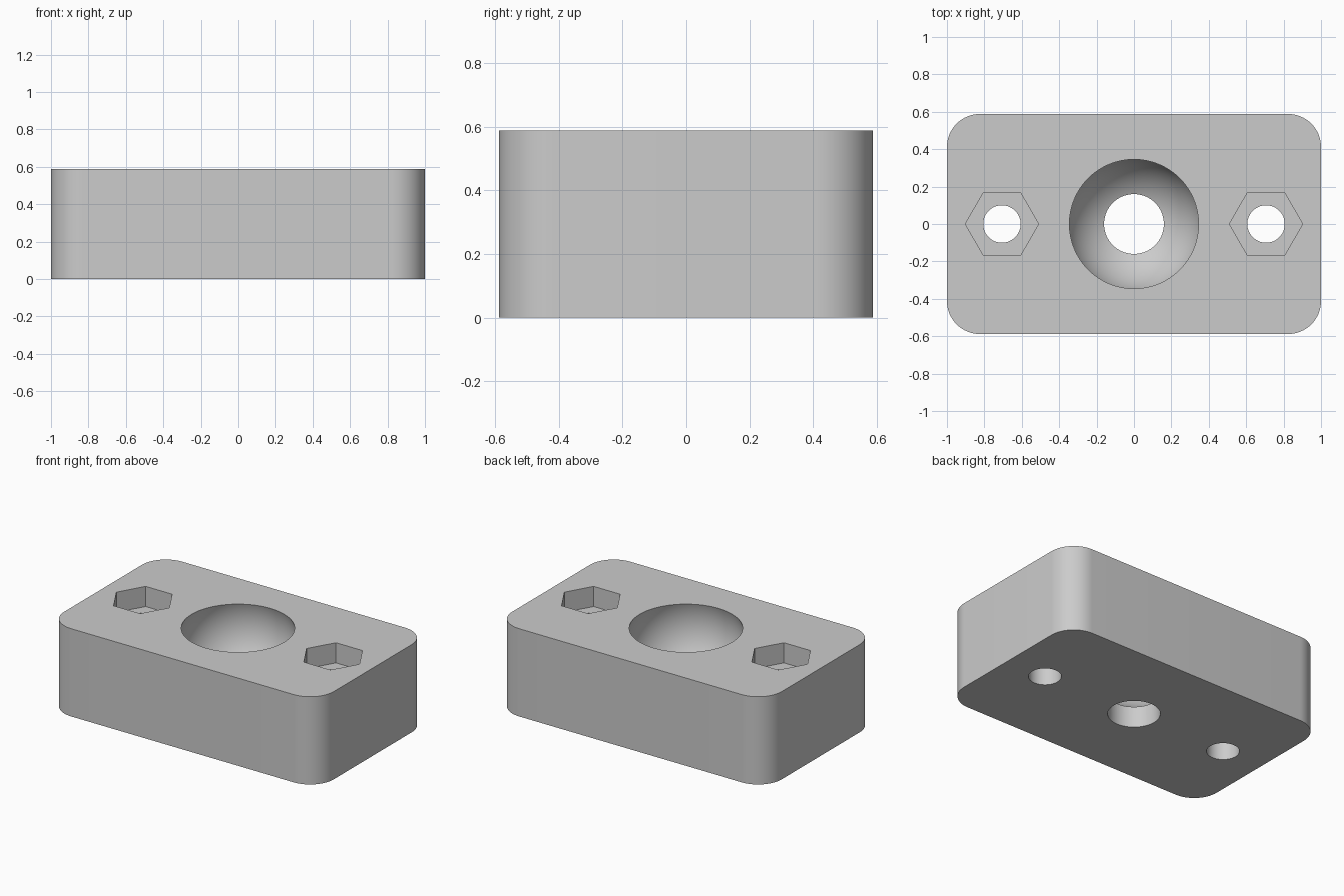
import bpy
import bmesh
import math

cube = bpy.data.objects.get("Cube")
if cube:
    bpy.data.objects.remove(cube, do_unlink=True)

WIDTH, DEPTH, HEIGHT, CORNER = 2.0, 1.176, 0.588, 0.176
BOLT_X = 0.706
NUT_DEPTH = 0.135


def activate(obj):
    bpy.ops.object.select_all(action='DESELECT')
    obj.select_set(True)
    bpy.context.view_layer.objects.active = obj


def cylinder(name, radius, x, bottom, top, sides=64):
    bpy.ops.mesh.primitive_cylinder_add(
        vertices=sides, radius=radius, depth=top - bottom,
        location=(x, 0, (bottom + top) / 2))
    obj = bpy.context.object
    obj.name = name
    return obj


def cut(target, cutter):
    """Subtract the cutter from the target and discard it."""
    cutter.hide_render = True
    activate(target)
    mod = target.modifiers.new("cut", 'BOOLEAN')
    mod.operation = 'DIFFERENCE'
    mod.solver = 'EXACT'
    mod.object = cutter
    bpy.ops.object.modifier_apply(modifier=mod.name)
    bpy.data.objects.remove(cutter, do_unlink=True)


# Block with rounded vertical corners
bm = bmesh.new()
bmesh.ops.create_cube(bm, size=1)
for v in bm.verts:
    v.co.x *= WIDTH
    v.co.y *= DEPTH
    v.co.z = (v.co.z + 0.5) * HEIGHT
uprights = [e for e in bm.edges
            if abs(e.verts[0].co.z - e.verts[1].co.z) > HEIGHT / 2]
bmesh.ops.bevel(bm, geom=uprights, offset=CORNER, offset_type='OFFSET',
                segments=16, profile=0.5, affect='EDGES')
mesh = bpy.data.meshes.new("socket_block")
bm.to_mesh(mesh)
bm.free()
block = bpy.data.objects.new("socket_block", mesh)
bpy.context.collection.objects.link(block)

# Ball socket, open at the top, with a through hole below it
bpy.ops.mesh.primitive_uv_sphere_add(segments=96, ring_count=48, radius=0.365,
                                     location=(0, 0, 0.47))
cut(block, bpy.context.object)
cut(block, cylinder("centre_hole_cutter", 0.16, 0, -0.1, 0.4))

# Bolt holes with hexagonal nut pockets, points along x
for side in (-1, 1):
    x = side * BOLT_X
    pocket = cylinder("nut_pocket_cutter", 0.196, x,
                      HEIGHT - NUT_DEPTH, HEIGHT + 0.1, sides=6)
    pocket.rotation_euler.z = math.radians(30)
    bpy.context.view_layer.update()
    cut(block, pocket)
    cut(block, cylinder("bolt_hole_cutter", 0.1, x, -0.1, HEIGHT + 0.1))

# Plain grey material
grey = bpy.data.materials.new("light_grey")
grey.use_nodes = True
colour = (0.6, 0.6, 0.6, 1)
grey.diffuse_color = colour
grey.node_tree.nodes["Principled BSDF"].inputs["Base Color"].default_value = colour
block.data.materials.clear()
block.data.materials.append(grey)
for face in block.data.polygons:
    face.material_index = 0

activate(block)
bpy.ops.object.shade_smooth_by_angle(angle=math.radians(30))
